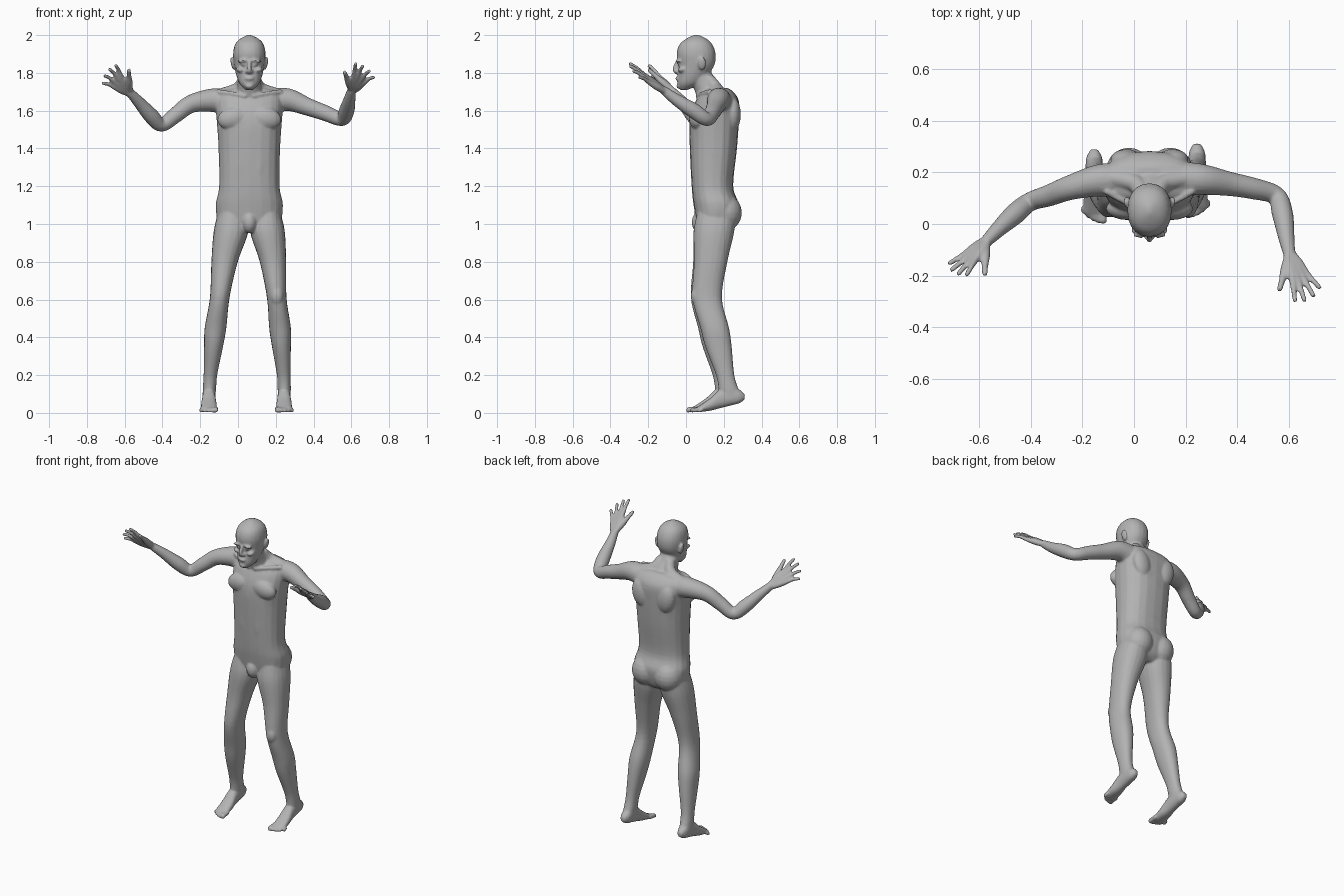
import bpy, bmesh, math
from mathutils import Vector, Matrix

if "Cube" in bpy.data.objects:
    bpy.data.objects.remove(bpy.data.objects["Cube"])

MIDDLE = .06       # the body's centre line
SIDES = 20
RIGHT, LEFT = -1, 1
bm = bmesh.new()


def flow(rows, steps=5):
    """Catmull-Rom interpolation of a list of equal-length tuples."""
    result = []
    last = len(rows) - 1
    for i in range(last):
        before, start = rows[max(i - 1, 0)], rows[i]
        end, after = rows[i + 1], rows[min(i + 2, last)]
        for k in range(steps):
            t = k / steps
            result.append(tuple(
                q + t / 2 * (r - p + t * (2 * p - 5 * q + 4 * r - s + t * (3 * (q - r) + s - p)))
                for p, q, r, s in zip(before, start, end, after)))
    return result + [rows[-1]]


def ring(centre, u, v, power=2):
    """Superellipse section spanned by two half axes."""
    points = []
    for i in range(SIDES):
        angle = math.tau * i / SIDES
        c, s = math.cos(angle), math.sin(angle)
        points.append(centre + u * math.copysign(abs(c) ** (2 / power), c)
                      + v * math.copysign(abs(s) ** (2 / power), s))
    return points


def skin(rings):
    """Closed loft through rings of points."""
    loops = [[bm.verts.new(point) for point in points] for points in rings]
    faces = [bm.faces.new(loops[0]), bm.faces.new(loops[-1])]
    for low, high in zip(loops, loops[1:]):
        for i in range(SIDES):
            j = (i + 1) % SIDES
            faces.append(bm.faces.new((low[i], low[j], high[j], high[i])))
    bmesh.ops.recalc_face_normals(bm, faces=faces)


def stack(rows, power):
    """Level sections: height, centre, half width, front, back."""
    skin([ring(Vector((centre, (front + back) / 2, z)), Vector((half, 0, 0)),
               Vector((0, (back - front) / 2, 0)), power)
          for z, centre, half, front, back in flow(rows)])


def tube(rows):
    """Round limb through points, each with a radius."""
    rows = flow(rows)
    points = [Vector(row[:3]) for row in rows]
    u = (points[-1] - points[0]).orthogonal()
    rings = []
    for i, point in enumerate(points):
        ahead = points[min(i + 1, len(points) - 1)] - points[max(i - 1, 0)]
        ahead.normalize()
        u = (u - ahead * u.dot(ahead)).normalized()
        radius = rows[i][3]
        rings.append(ring(point, u * radius, ahead.cross(u) * radius))
    skin(rings)


def blob(x, y, z, size, tilt=0):
    """Ellipsoid muscle or feature, placed from the centre line."""
    place = (Matrix.Translation((MIDDLE + x, y, z)) @ Matrix.Rotation(tilt, 4, 'Y')
             @ Matrix.Diagonal((*size, 1)))
    bmesh.ops.create_uvsphere(bm, u_segments=SIDES, v_segments=SIDES // 2, radius=1, matrix=place)


def cord(side, rows):
    """Tube on one side of the centre line."""
    tube([(MIDDLE + side * x, y, z, radius) for x, y, z, radius in rows])


def centred(rows):
    return [(z, MIDDLE, half, front, back) for z, half, front, back in rows]


# Torso and head: height, half width, front, back
stack(centred([(.96, .09, .09, .22), (1, .16, .06, .26), (1.1, .178, .04, .28),
               (1.2, .16, .03, .25), (1.4, .163, .02, .27), (1.55, .173, .02, .28),
               (1.65, .18, .05, .28), (1.7, .16, .09, .25), (1.72, .08, .1, .22)]), 2.4)
stack(centred([(1.71, .02, -.03, .01), (1.74, .05, -.045, .07), (1.78, .067, -.044, .11),
               (1.84, .08, -.04, .15), (1.9, .086, -.05, .157), (1.95, .076, -.035, .14),
               (1.98, .05, 0, .11), (2, .01, .04, .07)]), 2.2)

# Neck, nose, lips, chin, front of the briefs
cord(0, [(0, .06, 1.82, .058), (0, .1, 1.74, .063), (0, .15, 1.65, .085)])
cord(0, [(0, -.044, 1.865, .008), (0, -.06, 1.82, .012), (0, -.045, 1.8, .011)])
blob(0, -.044, 1.77, (.025, .012, .011))
blob(0, -.038, 1.73, (.022, .013, .014))
blob(0, .08, 1.01, (.042, .05, .06))


def trunk_and_face(side):
    # Shoulder slope and collar bone
    cord(side, [(.03, .12, 1.77, .03), (.06, .16, 1.715, .035), (.16, .18, 1.68, .035)])
    cord(side, [(.015, .06, 1.675, .012), (.09, .085, 1.69, .012), (.17, .13, 1.7, .014)])
    # Chest, shoulder blade, buttock, belly
    blob(side * .085, .06, 1.56, (.085, .045, .06), side * .2)
    blob(side * .09, .25, 1.58, (.06, .04, .09), side * .2)
    blob(side * .08, .21, 1.06, (.088, .086, .095))
    blob(side * .05, .065, 1.32, (.04, .04, .13))
    # Brow, cheek, eye, nostril, ear
    blob(side * .035, -.041, 1.864, (.031, .014, .008), side * .15)
    blob(side * .048, -.021, 1.815, (.024, .024, .014), side * -.3)
    blob(side * .032, -.036, 1.843, (.013, .01, .007))
    blob(side * .013, -.05, 1.807, (.009, .011, .008))
    blob(side * .088, .085, 1.85, (.01, .021, .036), side * .2)


def leg_and_foot(side):
    def lean(z):
        """One leg stands wider and further forward towards the ground."""
        low = max(1 - z, 0)
        return MIDDLE - (.03 * low if side == RIGHT else 0), side * .011 * low

    # Leg: height, outer reach, inner reach, front, back
    rows = []
    for z, outer, inner, front, back in [
            (1.06, .165, .02, .06, .26), (.96, .188, .004, .04, .255), (.8, .195, .055, .04, .217),
            (.61, .197, .093, .03, .186), (.45, .22, .105, .07, .222), (.35, .22, .12, .095, .235),
            (.2, .218, .146, .15, .247), (.12, .22, .15, .165, .27), (.07, .213, .157, .18, .28)]:
        x, y = lean(z)
        rows.append((z, x + side * (outer + inner) / 2, (outer - inner) / 2, front + y, back + y))
    stack(rows, 2.2)
    x, y = lean(.6)
    blob(x - MIDDLE + side * .146, .055, .62, (.035, .03, .05))

    # Foot: distance back, half width, sole, top
    x, y = lean(0)
    x += side * .184
    skin([ring(Vector((x, back + y, (sole + top) / 2)), Vector((half, 0, 0)),
               Vector((0, 0, (top - sole) / 2)), 2.3)
          for back, half, sole, top in flow([
              (.3, .014, .07, .1), (.27, .03, .05, .125), (.23, .034, .04, .14),
              (.17, .035, .025, .125), (.12, .041, .012, .08), (.05, .043, .003, .032)])])
    # Toes, the big one on the inside
    for i in range(5):
        toe = x + side * (i * .019 - .035)
        tip = .012 + y + i * i * .0025
        radius = .0105 if i else .014
        tube([(toe, y + .075, .022, radius), (toe, tip + .02, .018, radius),
              (toe, tip + .006, radius, radius), (toe, tip, radius, radius / 2)])


for side in (RIGHT, LEFT):
    trunk_and_face(side)
    leg_and_foot(side)


def arm_and_hand(arm, index_tip, little_tip, thumb_tip):
    """Arm from shoulder to wrist, then fingers fanned between two tips."""
    tube(arm)
    wrist, index, little, thumb = map(Vector, (arm[-1][:3], index_tip, little_tip, thumb_tip))
    across = (little - index).normalized()
    for i in range(4):
        tip = index.lerp(little, i / 3)
        if i in (1, 2):
            tip += (tip - wrist).normalized() * .02
        heel = wrist + across * (i - 1.5) * .008
        knuckle = wrist.lerp(tip, .55)
        bend = knuckle.lerp(tip, .5) + Vector((0, 0, .006))
        tube([(*heel, .016), (*heel.lerp(knuckle, .5), .018), (*knuckle, .0135),
              (*bend, .0105), (*bend.lerp(tip, .85), .0095), (*tip, .006)])
    tube([(*wrist, .018), (*wrist.lerp(thumb, .4), .019), (*wrist.lerp(thumb, .7), .013),
          (*wrist.lerp(thumb, .93), .011), (*thumb, .007)])


# Right arm, bent low at the elbow
arm_and_hand([(-.06, .17, 1.645, .068), (-.14, .168, 1.655, .062), (-.25, .14, 1.635, .048),
              (-.33, .11, 1.577, .042), (-.405, .085, 1.525, .037), (-.46, .04, 1.573, .041),
              (-.52, -.015, 1.64, .032), (-.575, -.07, 1.7, .023)],
             (-.65, -.2, 1.843), (-.72, -.155, 1.745), (-.578, -.2, 1.82))
# Left arm, forearm pointing forward
arm_and_hand([(.18, .175, 1.65, .068), (.265, .172, 1.658, .06), (.37, .155, 1.62, .047),
              (.46, .138, 1.588, .042), (.55, .11, 1.555, .037), (.575, .04, 1.6, .041),
              (.59, -.05, 1.657, .032), (.602, -.12, 1.71, .023)],
             (.624, -.302, 1.852), (.722, -.25, 1.778), (.562, -.26, 1.808))

# One continuous skin over all the parts
mesh = bpy.data.meshes.new("body")
bm.to_mesh(mesh)
bm.free()
body = bpy.data.objects.new("body", mesh)
bpy.context.collection.objects.link(body)

grey = bpy.data.materials.new("skin grey")
grey.use_nodes = True
grey.diffuse_color = (.45, .45, .45, 1)
grey.node_tree.nodes["Principled BSDF"].inputs["Base Color"].default_value = grey.diffuse_color
mesh.materials.append(grey)

fuse = body.modifiers.new("fuse", 'REMESH')
fuse.mode = 'VOXEL'
fuse.voxel_size = .006
fuse.use_smooth_shade = True
soften = body.modifiers.new("soften", 'SMOOTH')
soften.iterations = 5
thin = body.modifiers.new("thin", 'DECIMATE')
thin.ratio = .25
